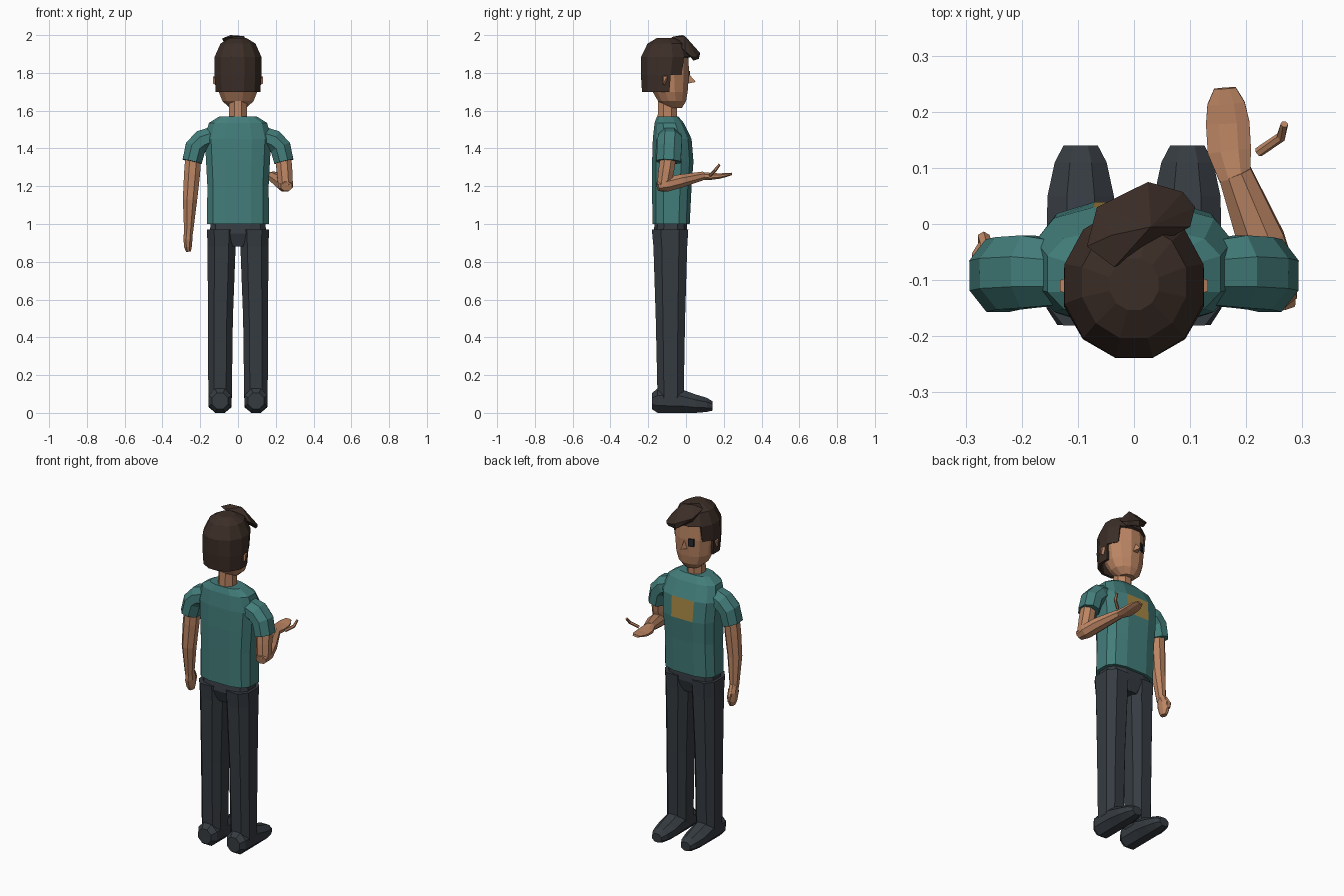
import bpy, bmesh, math
from mathutils import Vector


def material(name, rgb):
    m = bpy.data.materials.new(name)
    m.diffuse_color = (*rgb, 1)
    return m


SKIN = material("skin", (0.50, 0.235, 0.125))
HAIR = material("dark brown hair", (0.045, 0.027, 0.020))
SHIRT = material("teal cloth", (0.055, 0.205, 0.195))
PANTS = material("charcoal cloth", (0.036, 0.044, 0.053))
GOLD = material("gold patch", (0.38, 0.24, 0.06))
EYE = material("dark eye", (0.02, 0.02, 0.024))


def finish(name, bm, *mats):
    bmesh.ops.recalc_face_normals(bm, faces=bm.faces)
    me = bpy.data.meshes.new(name)
    bm.to_mesh(me)
    bm.free()
    for m in mats:
        me.materials.append(m)
    ob = bpy.data.objects.new(name, me)
    bpy.context.collection.objects.link(ob)
    return ob


def skin_rings(rings):
    """Bridge rings of points into a capped loft."""
    bm = bmesh.new()
    vs = [[bm.verts.new(p) for p in r] for r in rings]
    n = len(vs[0])
    for a, b in zip(vs, vs[1:]):
        for i in range(n):
            j = (i + 1) % n
            bm.faces.new((a[i], a[j], b[j], b[i]))
    bm.faces.new(vs[0])
    bm.faces.new(vs[-1])
    return bm


def oval(n, power):
    """Unit superellipse with flat sides facing the axes."""
    pts = []
    for i in range(n):
        t = 2 * math.pi * (i + 0.5) / n
        c, s = math.cos(t), math.sin(t)
        pts.append((math.copysign(abs(c) ** (2 / power), c),
                    math.copysign(abs(s) ** (2 / power), s)))
    return pts


def stack(rows, n=12, power=2.0):
    """Loft upward; each row is z, x centre, half width, y min, y max."""
    return skin_rings([[(cx + rx * c, (y0 + y1) / 2 + (y1 - y0) / 2 * s, z)
                        for c, s in oval(n, power)] for z, cx, rx, y0, y1 in rows])


def limb(path, ref, n=8):
    """Loft along a path; each stop is x, y, z, radius along ref, other radius."""
    pts = [Vector(p[:3]) for p in path]
    rings = []
    for i, p in enumerate(path):
        t = (pts[min(i + 1, len(pts) - 1)] - pts[max(i - 1, 0)]).normalized()
        v = t.cross(Vector(ref)).normalized()
        u = v.cross(t)
        rings.append([pts[i] + u * p[3] * c + v * p[4] * s for c, s in oval(n, 2)])
    return skin_rings(rings)


def hull(points):
    bm = bmesh.new()
    for p in points:
        bm.verts.new(p)
    bmesh.ops.convex_hull(bm, input=bm.verts)
    return bm


X, Y = (1, 0, 0), (0, 1, 0)

# Shirt body, with the chest patch set on its flat front panel
bm = stack([(1.0, 0, 0.168, -0.18, 0.022), (1.2, 0, 0.166, -0.182, 0.032),
            (1.33, 0, 0.173, -0.182, 0.042), (1.45, 0, 0.180, -0.178, 0.032),
            (1.535, 0, 0.158, -0.168, -0.01), (1.57, 0, 0.10, -0.155, -0.04)], power=3)
for f in bm.faces:
    c = f.calc_center_median()
    if c.y > 0.02 and abs(c.x) < 0.02 and 1.34 < c.z < 1.44:
        f.material_index = 1
finish("shirt", bm, SHIRT, GOLD)

# Hips and waistband
finish("hips", stack([(0.88, 0, 0.05, -0.15, -0.01), (0.95, 0, 0.155, -0.175, 0.01),
                      (1.02, 0, 0.145, -0.165, 0.005)], power=3), PANTS)

for s, side in ((-1, "left"), (1, "right")):
    # Trouser leg
    finish(side + "_leg", stack([(0.08, s * 0.095, 0.066, -0.155, -0.008),
                                 (0.5, s * 0.093, 0.070, -0.165, 0.0),
                                 (0.88, s * 0.087, 0.079, -0.178, 0.012),
                                 (0.97, s * 0.087, 0.082, -0.187, 0.018)],
                                n=8, power=2.6), PANTS)
    # Shoe, lofted from heel to toe: y, half width, z min, z max
    shoe = [(-0.18, 0.045, 0.02, 0.105), (-0.15, 0.066, 0, 0.13), (-0.03, 0.066, 0, 0.127),
            (0.05, 0.064, 0, 0.098), (0.11, 0.050, 0.005, 0.08), (0.14, 0.033, 0.012, 0.062)]
    finish(side + "_shoe", skin_rings(
        [[(s * 0.095 + w * c, y, (a + b) / 2 + (b - a) / 2 * k * 1.08)
          for c, k in oval(8, 2)] for y, w, a, b in shoe]), PANTS)
    # Sleeve
    finish(side + "_sleeve", limb([(s * 0.12, -0.088, 1.465, 0.060, 0.058),
                                   (s * 0.19, -0.085, 1.440, 0.070, 0.063),
                                   (s * 0.225, -0.088, 1.405, 0.070, 0.060),
                                   (s * 0.243, -0.092, 1.33, 0.070, 0.056)], Y), SHIRT)
    # Ear
    finish(side + "_ear", hull([(s * x, y, z) for x, y, z in (
        (0.10, -0.13, 1.73), (0.10, -0.09, 1.79), (0.10, -0.13, 1.79), (0.10, -0.1, 1.72),
        (0.132, -0.12, 1.745), (0.132, -0.10, 1.78), (0.132, -0.12, 1.78))]), SKIN)

# Hanging arm and hand
finish("left_arm", limb([(-0.235, -0.09, 1.38, 0.045, 0.045), (-0.243, -0.095, 1.27, 0.046, 0.046),
                         (-0.254, -0.098, 1.13, 0.041, 0.042),
                         (-0.262, -0.082, 0.95, 0.025, 0.028)], X), SKIN)
finish("left_hand", limb([(-0.262, -0.08, 0.965, 0.024, 0.030), (-0.265, -0.068, 0.925, 0.026, 0.042),
                          (-0.265, -0.062, 0.88, 0.022, 0.036),
                          (-0.262, -0.062, 0.853, 0.014, 0.022)], X), SKIN)
finish("left_thumb", limb([(-0.262, -0.045, 0.95, 0.012, 0.012),
                           (-0.268, -0.025, 0.915, 0.012, 0.012),
                           (-0.266, -0.025, 0.885, 0.008, 0.008)], X, 6), SKIN)

# Bent arm with an open palm
finish("right_upper_arm", limb([(0.238, -0.09, 1.38, 0.045, 0.045), (0.246, -0.105, 1.28, 0.045, 0.045),
                                (0.252, -0.118, 1.20, 0.042, 0.038)], X), SKIN)
finish("right_forearm", limb([(0.258, -0.15, 1.198, 0.032, 0.026), (0.25, -0.105, 1.208, 0.046, 0.040),
                              (0.227, -0.03, 1.227, 0.045, 0.038),
                              (0.18, 0.09, 1.255, 0.032, 0.024)], X), SKIN)
finish("right_palm", limb([(0.18, 0.08, 1.255, 0.030, 0.022), (0.170, 0.13, 1.252, 0.042, 0.020),
                           (0.167, 0.18, 1.254, 0.042, 0.015), (0.164, 0.215, 1.26, 0.036, 0.011),
                           (0.162, 0.242, 1.265, 0.021, 0.007)], X), SKIN)
finish("right_thumb", limb([(0.222, 0.128, 1.258, 0.009, 0.009), (0.262, 0.155, 1.285, 0.009, 0.009),
                            (0.268, 0.178, 1.315, 0.007, 0.007)], Y, 6), SKIN)

# Neck and head
finish("neck", stack([(1.54, 0, 0.052, -0.155, -0.045), (1.70, 0, 0.05, -0.15, -0.04)], 8), SKIN)
finish("head", stack([(1.615, 0, 0.045, -0.11, -0.02), (1.65, 0, 0.085, -0.15, 0.003),
                      (1.70, 0, 0.106, -0.18, 0.012), (1.80, 0, 0.115, -0.205, 0.02),
                      (1.89, 0, 0.110, -0.2, 0.016), (1.95, 0, 0.08, -0.17, -0.03)]), SKIN)
finish("nose", hull([(-0.02, 0.005, 1.742), (0.02, 0.005, 1.742),
                     (0, 0.01, 1.80), (0, 0.052, 1.752)]), SKIN)
# Eye plate, laid on the face facet
finish("eye", hull([(x, y + d, z) for x, y in ((-0.056, 0.006), (-0.03, 0.018))
                    for z in (1.765, 1.81) for d in (-0.004, 0.004)]), EYE)

# Hair cap, opened over the face by height and depth
bm = stack([(1.70, 0, 0.122, -0.237, 0.0), (1.79, 0, 0.129, -0.243, 0.015),
            (1.885, 0, 0.128, -0.243, 0.03), (1.955, 0, 0.096, -0.207, 0.0),
            (1.985, 0, 0.045, -0.155, -0.06)])
doomed = []
for f in bm.faces:
    c = f.calc_center_median()
    if c.z < 1.71 or (c.z < 1.79 and c.y > -0.08) or (c.z < 1.88 and c.y > -0.03):
        doomed.append(f)
bmesh.ops.delete(bm, geom=doomed, context='FACES')
hair = finish("hair", bm, HAIR)
mod = hair.modifiers.new("thickness", 'SOLIDIFY')
mod.thickness = 0.015
mod.offset = -1

# Swept fringe
finish("fringe", hull([(-0.084, -0.04, 1.982), (-0.035, -0.077, 1.99), (-0.066, 0.03, 1.945),
                       (0.025, 0.075, 1.905), (0.087, 0.057, 1.885), (0.109, 0.03, 1.885),
                       (0.10, -0.005, 1.915), (-0.04, -0.02, 2.0), (0.03, -0.005, 1.995),
                       (0.02, 0.068, 1.875), (0.09, 0.04, 1.865), (-0.055, 0.015, 1.92)]), HAIR)
